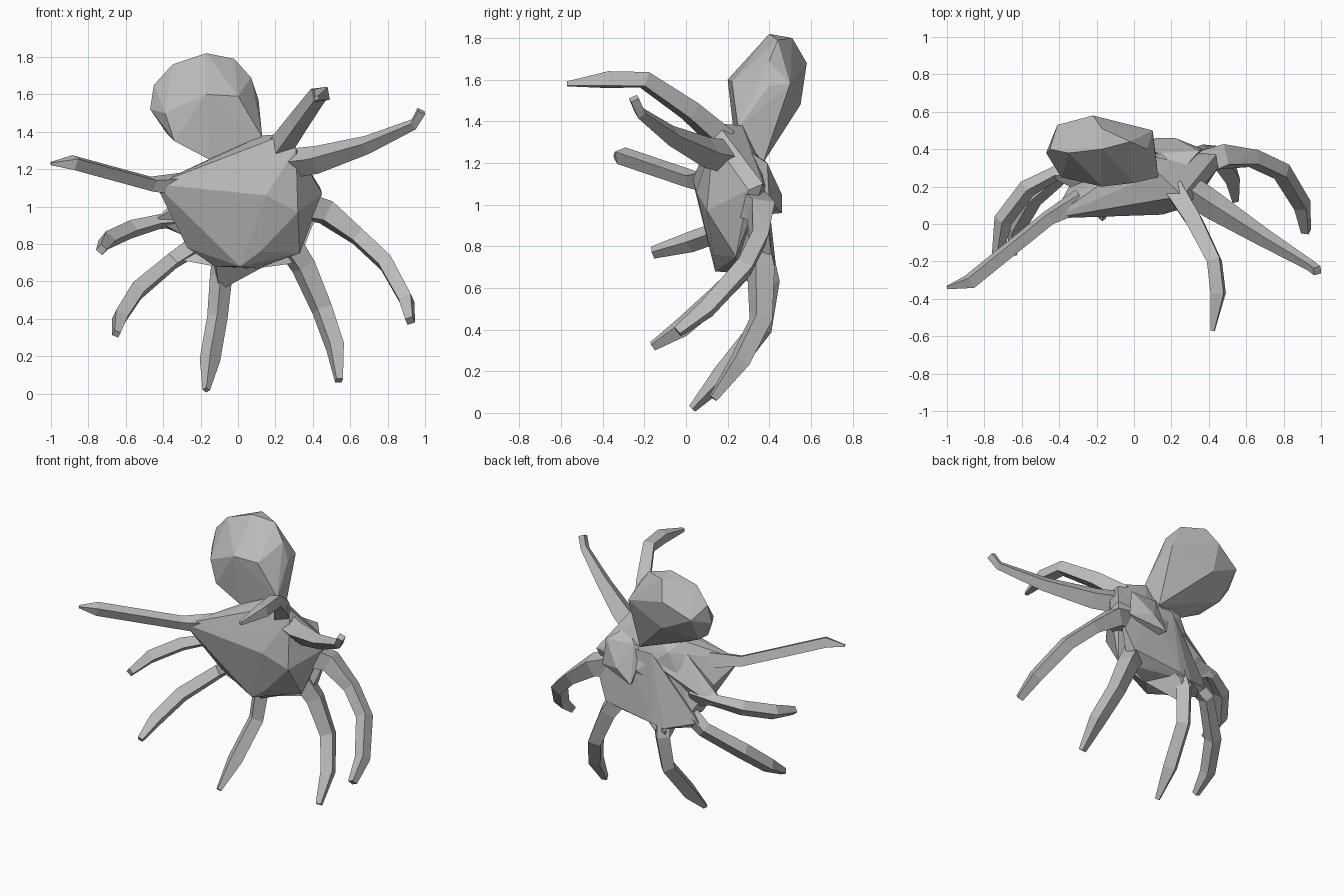
import bpy
import bmesh
from math import cos, sin, tau
from mathutils import Vector

default_cube = bpy.data.objects.get("Cube")
if default_cube:
    bpy.data.objects.remove(default_cube, do_unlink=True)

# One plain grey for the whole animal
GREY = (0.5, 0.5, 0.5, 1.0)
skin = bpy.data.materials.new("skin_grey")
skin.use_nodes = True
skin.diffuse_color = GREY
shader = skin.node_tree.nodes["Principled BSDF"]
shader.inputs["Base Color"].default_value = GREY
shader.inputs["Roughness"].default_value = 0.8


def finish(bm, name):
    """Turn a bmesh into a flat shaded, grey object."""
    bmesh.ops.recalc_face_normals(bm, faces=bm.faces[:])
    mesh = bpy.data.meshes.new(name)
    bm.to_mesh(mesh)
    bm.free()
    mesh.materials.append(skin)
    part = bpy.data.objects.new(name, mesh)
    bpy.context.scene.collection.objects.link(part)
    return part


def faceted_lump(name, corners):
    """Low-poly solid stretched around a few corner points."""
    bm = bmesh.new()
    for corner in corners:
        bm.verts.new(corner)
    result = bmesh.ops.convex_hull(bm, input=bm.verts[:])
    inner = set(result["geom_interior"]) | set(result["geom_unused"])
    loose = [item for item in inner if isinstance(item, bmesh.types.BMVert)]
    bmesh.ops.delete(bm, geom=loose, context="VERTS")
    return finish(bm, name)


def tentacle(name, stations, sides=4):
    """Tapered faceted tube; every station is x, y, z, radius."""
    bm = bmesh.new()
    points = [Vector(station[:3]) for station in stations]
    radii = [station[3] for station in stations]
    first, middle, last = points[0], points[len(points) // 2], points[-1]
    bend_normal = (middle - first).cross(last - first).normalized()
    rings = []
    for i, (point, radius) in enumerate(zip(points, radii)):
        before = points[max(i - 1, 0)]
        after = points[min(i + 1, len(points) - 1)]
        along = (after - before).normalized()
        across = (bend_normal - along * bend_normal.dot(along)).normalized()
        outward = along.cross(across)
        ring = []
        for k in range(sides):
            angle = tau * k / sides
            offset = across * cos(angle) + outward * sin(angle)
            ring.append(bm.verts.new(point + offset * radius))
        rings.append(ring)
    for lower, upper in zip(rings, rings[1:]):
        for k in range(sides):
            n = (k + 1) % sides
            bm.faces.new((lower[k], lower[n], upper[n], upper[k]))
    bm.faces.new(rings[0])
    bm.faces.new(rings[-1])
    # Split the bent quads so every facet is flat
    bmesh.ops.triangulate(bm, faces=bm.faces[:])
    return finish(bm, name)


# Bulbous head leaning back, narrowing into the neck
faceted_lump("head", [
    (-.17, .4, 1.82), (-.02, .44, 1.79), (-.17, .51, 1.8), (-.35, .38, 1.76),
    (.07, .4, 1.69), (-.45, .4, 1.65), (-.47, .38, 1.52), (.11, .4, 1.57),
    (-.17, .2, 1.6), (-.39, .25, 1.5), (.0, .22, 1.59), (-.34, .24, 1.35),
    (-.22, .58, 1.68), (-.41, .53, 1.58), (.1, .5, 1.58), (-.2, .55, 1.48),
    (-.15, .24, 1.25), (.13, .25, 1.37), (.1, .37, 1.2), (-.38, .4, 1.39),
])

# Broad bell-shaped body carrying the arms
faceted_lump("body", [
    (-.44, .03, 1.12), (-.14, .24, 1.26), (.13, .27, 1.38), (.26, .15, 1.39),
    (.1, .08, 1.18), (.31, .13, 1.31), (.32, .1, .97), (.45, .3, 1.07),
    (.33, .24, .75), (.01, .14, .68), (.1, .25, .67), (-.12, .23, .68),
    (-.27, .2, .78), (-.32, .25, .93), (-.17, .12, .83), (.12, .13, .76),
    (-.1, .34, 1.2), (.2, .36, 1.2), (.1, .41, 1.05), (.15, .05, 1.06),
    (.44, .37, 1.1), (-.27, .32, .82),
])

# Skin webs spreading from the neck to the roots of the arms
faceted_lump("right_side_web", [
    (-.14, .26, 1.23), (.0, .38, 1.12), (-.44, .25, .93), (-.42, .3, .9),
    (-.3, .27, .85), (-.25, .15, 1.05)])
faceted_lump("back_web", [
    (.0, .38, 1.18), (.2, .38, 1.18), (-.33, .33, .76), (-.34, .28, .72),
    (-.12, .42, .7), (-.03, .43, .72), (.34, .41, .77), (.32, .32, .7),
    (.43, .38, .98), (-.12, .23, .68), (.1, .25, .67)])
faceted_lump("bottom_web", [
    (-.13, .42, .68), (-.04, .42, .68), (-.1, .37, .55), (.14, .25, .68),
    (-.12, .25, .69), (.1, .4, .8)])

# Short funnel hanging down the back below the head
faceted_lump("funnel", [
    (.14, .38, 1.21), (.35, .39, 1.2), (.25, .28, 1.27), (.09, .33, 1.18),
    (.11, .46, .96), (.22, .46, 1.05), (.37, .4, 1.02), (.15, .36, .95),
])

# Raised arms
tentacle("right_upper_arm", [
    (-.28, .13, 1.12, .07), (-.46, .03, 1.12, .045),
    (-.88, -.31, 1.235, .045), (-1, -.34, 1.23, .01)])
tentacle("left_upper_arm", [
    (.27, .2, 1.23, .08), (.42, .1, 1.25, .075), (.69, -.07, 1.33, .05),
    (.94, -.22, 1.44, .03), (.98, -.25, 1.51, .03)])
tentacle("left_front_arm", [
    (.22, .18, 1.31, .07), (.32, .02, 1.45, .06), (.43, -.2, 1.6, .05),
    (.45, -.37, 1.6, .05), (.42, -.57, 1.58, .015)])

# Drooping arms, from the right side round to the left
tentacle("right_side_arm", [
    (-.25, .28, .94, .06), (-.42, .27, .92, .04), (-.57, .19, .88, .05),
    (-.7, .02, .82, .05), (-.73, -.16, .77, .03)])
tentacle("right_lower_arm", [
    (-.2, .29, .81, .06), (-.35, .3, .71, .05), (-.54, .14, .55, .055),
    (-.63, -.02, .41, .05), (-.65, -.16, .32, .025)])
tentacle("right_bottom_arm", [
    (-.06, .34, .85, .06), (-.09, .39, .63, .06), (-.11, .36, .41, .055),
    (-.15, .18, .18, .055), (-.17, .03, .02, .02)])
tentacle("left_bottom_arm", [
    (.22, .31, .88, .08), (.35, .36, .68, .07), (.45, .36, .45, .06),
    (.52, .26, .25, .055), (.54, .13, .07, .025)])
tentacle("left_side_arm", [
    (.28, .29, 1.02, .1), (.47, .36, .97, .08), (.64, .35, .84, .055),
    (.79, .28, .7, .055), (.9, .1, .5, .05), (.92, -.04, .39, .03)])
